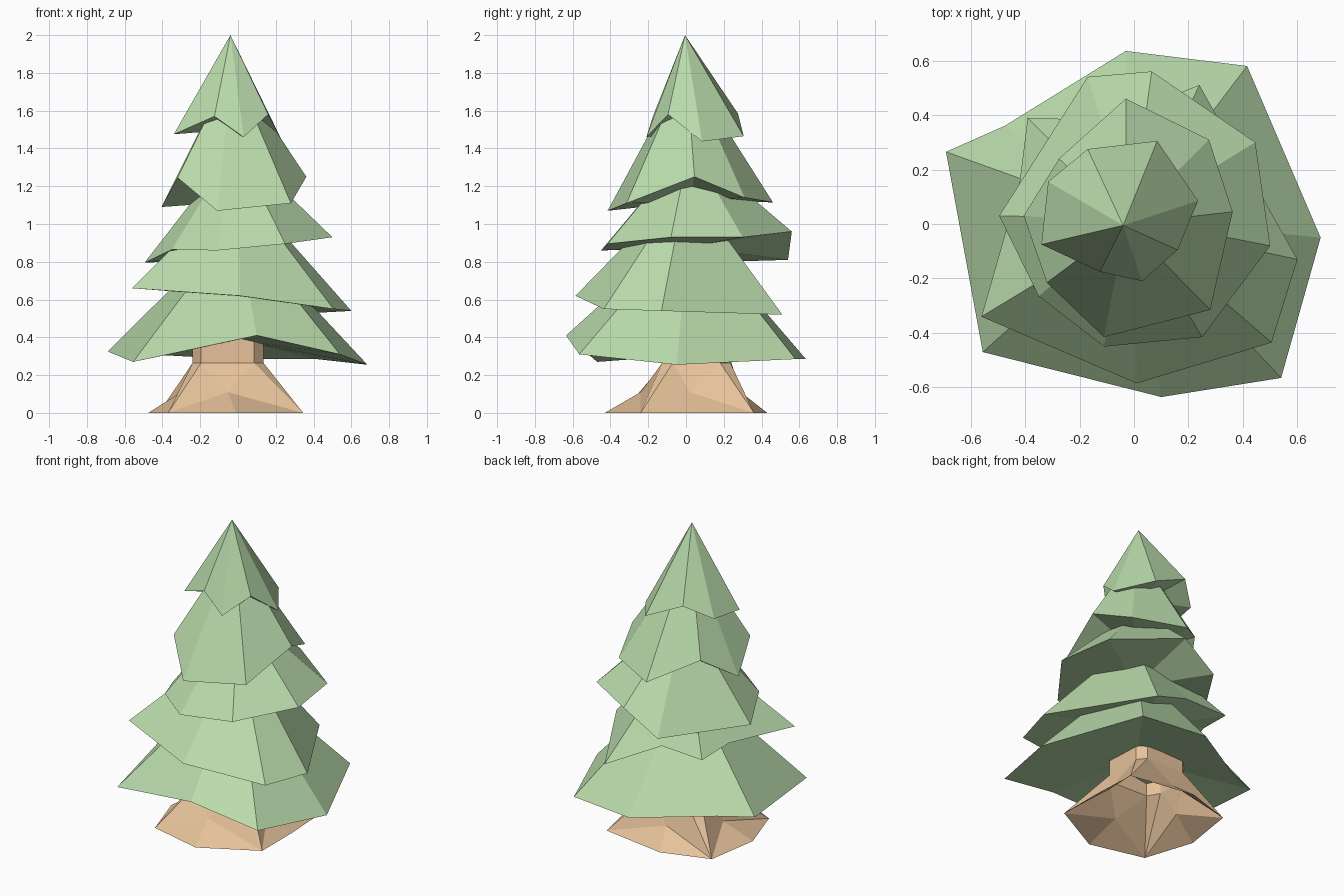
import bpy, bmesh
from mathutils import Vector

if "Cube" in bpy.data.objects:
    bpy.data.objects.remove(bpy.data.objects["Cube"])


def material(name, rgb):
    m = bpy.data.materials.new(name)
    m.diffuse_color = (*rgb, 1)
    m.use_nodes = True
    m.node_tree.nodes["Principled BSDF"].inputs["Base Color"].default_value = m.diffuse_color
    return m


def make_object(name, bm, mat):
    bmesh.ops.recalc_face_normals(bm, faces=bm.faces)
    me = bpy.data.meshes.new(name)
    bm.to_mesh(me)
    bm.free()
    me.materials.append(mat)
    ob = bpy.data.objects.new(name, me)
    bpy.context.collection.objects.link(ob)


green = material("needle_green", (0.49, 0.71, 0.41))
brown = material("bark_tan", (0.79, 0.54, 0.325))


# One foliage tier: ragged eight-point rim, peak above, underside closed to a middle point
def tier(name, rim, peak, lift):
    bm = bmesh.new()
    ring = [bm.verts.new(p) for p in rim]
    mid = sum((Vector(p) for p in rim), Vector()) / len(rim)
    top = bm.verts.new(peak)
    under = bm.verts.new(mid + Vector((0, 0, lift)))
    for a, b in zip(ring, ring[1:] + ring[:1]):
        bm.faces.new((a, b, top))
        bm.faces.new((b, a, under))
    make_object(name, bm, green)


tier("foliage_bottom", [
    (-.69, .265, .325), (-.555, -.47, .27), (.10, -.635, .41), (.54, -.565, .31),
    (.685, -.05, .255), (.415, .58, .285), (-.03, .635, .285), (-.475, .36, .31)], (-.01, .02, 1.0), .08)
tier("foliage_lower", [
    (-.56, -.34, .66), (.01, -.585, .62), (.505, -.435, .55), (.60, -.13, .54),
    (.24, .51, .52), (-.09, .38, .68), (-.39, .39, .67), (-.42, .15, .70)], (0, 0, 1.22), 0)
tier("foliage_middle", [
    (-.495, .03, .795), (-.35, -.265, .865), (-.11, -.45, .86), (.25, -.415, .895),
    (.50, -.08, .93), (.445, .30, .93), (.065, .56, .96), (-.17, .54, .81)], (-.01, .02, 1.42), 0)
tier("foliage_upper", [
    (-.405, .03, 1.09), (-.32, -.215, 1.245), (-.11, -.415, 1.07), (.28, -.315, 1.11),
    (.362, .045, 1.25), (.275, .31, 1.14), (-.03, .46, 1.115), (-.275, .24, 1.24)], (-.03, 0, 1.84), -.04)
tier("foliage_top", [
    (-.34, -.075, 1.475), (-.125, -.175, 1.57), (.03, -.21, 1.46), (.16, -.095, 1.58),
    (.235, .085, 1.437), (.085, .305, 1.465), (-.17, .275, 1.585), (-.315, .155, 1.495)], (-.04, -.005, 2.0), -.01)

# Trunk, open below: four roots, a hollow between each pair, eight-sided neck
# Each side: root, middle of the ground edge, hollow, and the two neck corners above it
sides = [
    ((-.37, -.34), (-.01, -.43), (-.055, -.24), (-.195, -.115), (.085, -.125)),
    ((.345, -.24), (.345, .06), (.20, .02), (.135, -.07), (.135, .18)),
    ((.33, .36), (-.11, .43), (-.06, .29), (.09, .235), (-.18, .24)),
    ((-.42, .33), (-.475, -.02), (-.30, .04), (-.24, .18), (-.24, -.04)),
]
bm = bmesh.new()
heights = (0, 0, .11, .265, .265)
rows = [[bm.verts.new((*p, z)) for p, z in zip(s, heights)] for s in sides]
neck = []
for i, (root, edge, hollow, left, right) in enumerate(rows):
    nxt = rows[(i + 1) % 4]
    for tri in ((root, edge, hollow), (edge, nxt[0], hollow), (root, hollow, left),
                (hollow, nxt[0], right), (hollow, right, left), (nxt[0], nxt[3], right)):
        bm.faces.new(tri)
    neck += [left, right]
top = [bm.verts.new((v.co.x, v.co.y, .45)) for v in neck]
for i in range(8):
    j = (i + 1) % 8
    bm.faces.new((neck[i], neck[j], top[j], top[i]))
make_object("trunk", bm, brown)
